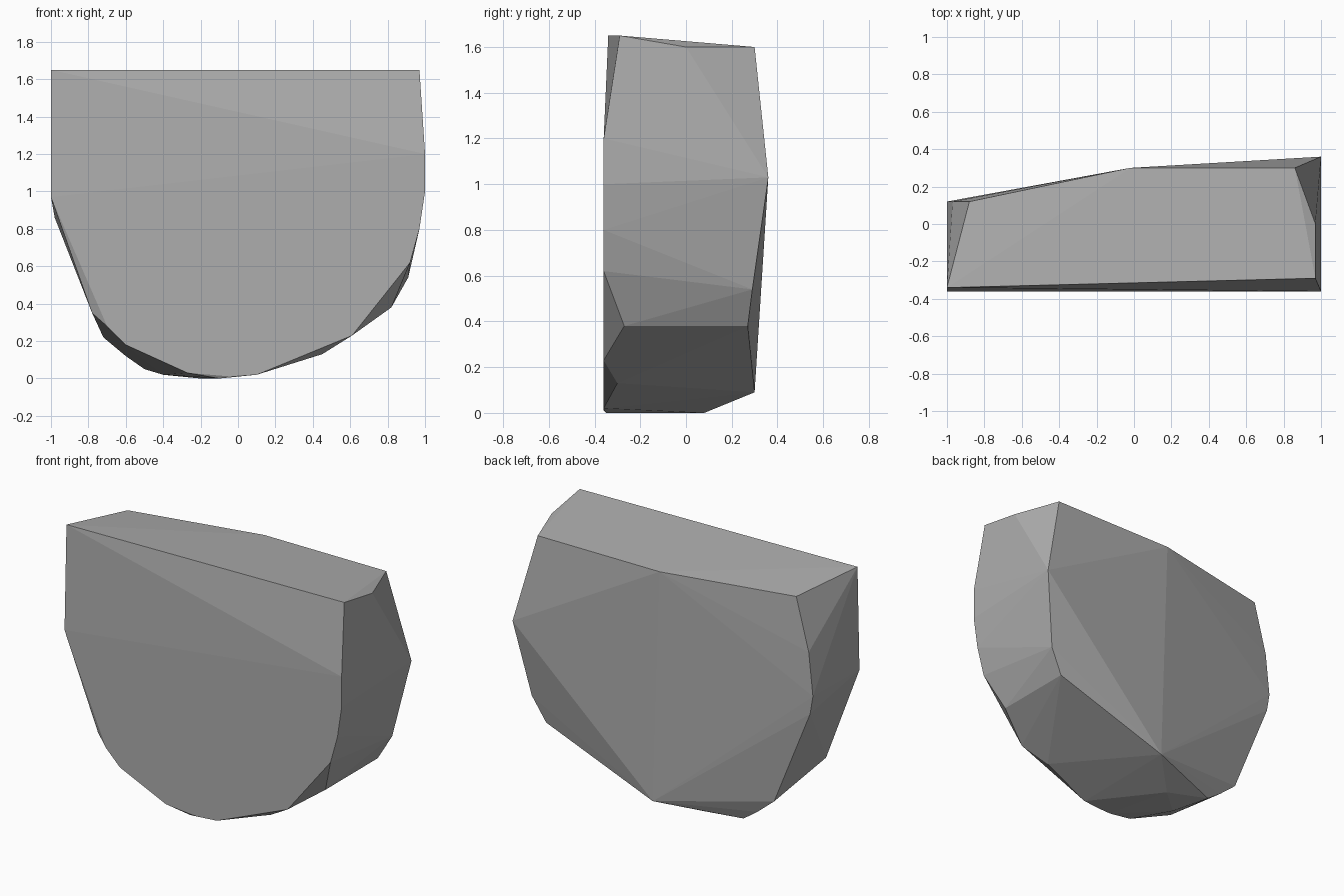
import bpy
import bmesh

# Remove the default object
default_object = bpy.data.objects.get("Cube")
if default_object is not None:
    bpy.data.objects.remove(default_object, do_unlink=True)


def outline_at_depth(depth, outline):
    """Lift (x, z) outline points onto a plane of constant y."""
    return [(across, depth, height) for across, height in outline]


def make_material(name, colour):
    """Create one flat, matte material."""
    material = bpy.data.materials.new(name)
    material.use_nodes = True
    material.diffuse_color = colour
    shader = next(node for node in material.node_tree.nodes
                  if node.type == "BSDF_PRINCIPLED")
    shader.inputs["Base Color"].default_value = colour
    shader.inputs["Roughness"].default_value = 0.8
    return material


def make_hull(name, corners, material):
    """Wrap a flat-shaded convex solid around the corner points."""
    builder = bmesh.new()
    for corner in corners:
        builder.verts.new(corner)
    result = bmesh.ops.convex_hull(builder, input=builder.verts[:])
    unused = {item for key in ("geom_interior", "geom_unused")
              for item in result[key]
              if isinstance(item, bmesh.types.BMVert)}
    bmesh.ops.delete(builder, geom=list(unused), context="VERTS")
    bmesh.ops.recalc_face_normals(builder, faces=builder.faces[:])
    mesh = bpy.data.meshes.new(name)
    builder.to_mesh(mesh)
    builder.free()
    mesh.materials.append(material)
    solid = bpy.data.objects.new(name, mesh)
    bpy.context.collection.objects.link(solid)
    return solid


# Flat front face, from the left rim round the bottom to the right rim
front_face = outline_at_depth(-.36, [
    (-1, .97), (-.7, .28), (-.6, .18), (-.27, .03), (-.03, .01), (.1, .02),
    (.61, .23), (.92, .62), (.97, .8), (1, 1), (1, 1.2)])

# Narrow side of the back, where the stone is thinner
thin_back_edge = outline_at_depth(.12, [
    (-.88, 1.6), (-.97, 1.26), (-1, .98), (-.98, .86), (-.72, .22),
    (-.6, .12), (-.5, .05)])

# Thick side of the back
thick_back_edge = [
    (-.02, .3, 1.6), (.86, .3, 1.6), (1, .36, 1.03), (.97, .31, .9),
    (.91, .29, .54), (.82, .27, .38), (.03, .3, .09)]

# Slightly sloping top
top_rim = [(-1, -.34, 1.65), (.97, -.29, 1.65), (.97, 0, 1.6)]

# Chipped lower rim and resting facet
lower_rim = [
    (-.78, -.33, .35), (-.4, -.1, .02), (-.2, .08, 0), (-.1, -.35, 0),
    (.45, -.3, .13), (.82, -.27, .38)]

stone_grey = make_material("stone grey", (.42, .42, .42, 1))
make_hull("stone_block",
          front_face + thin_back_edge + thick_back_edge + top_rim + lower_rim,
          stone_grey)
